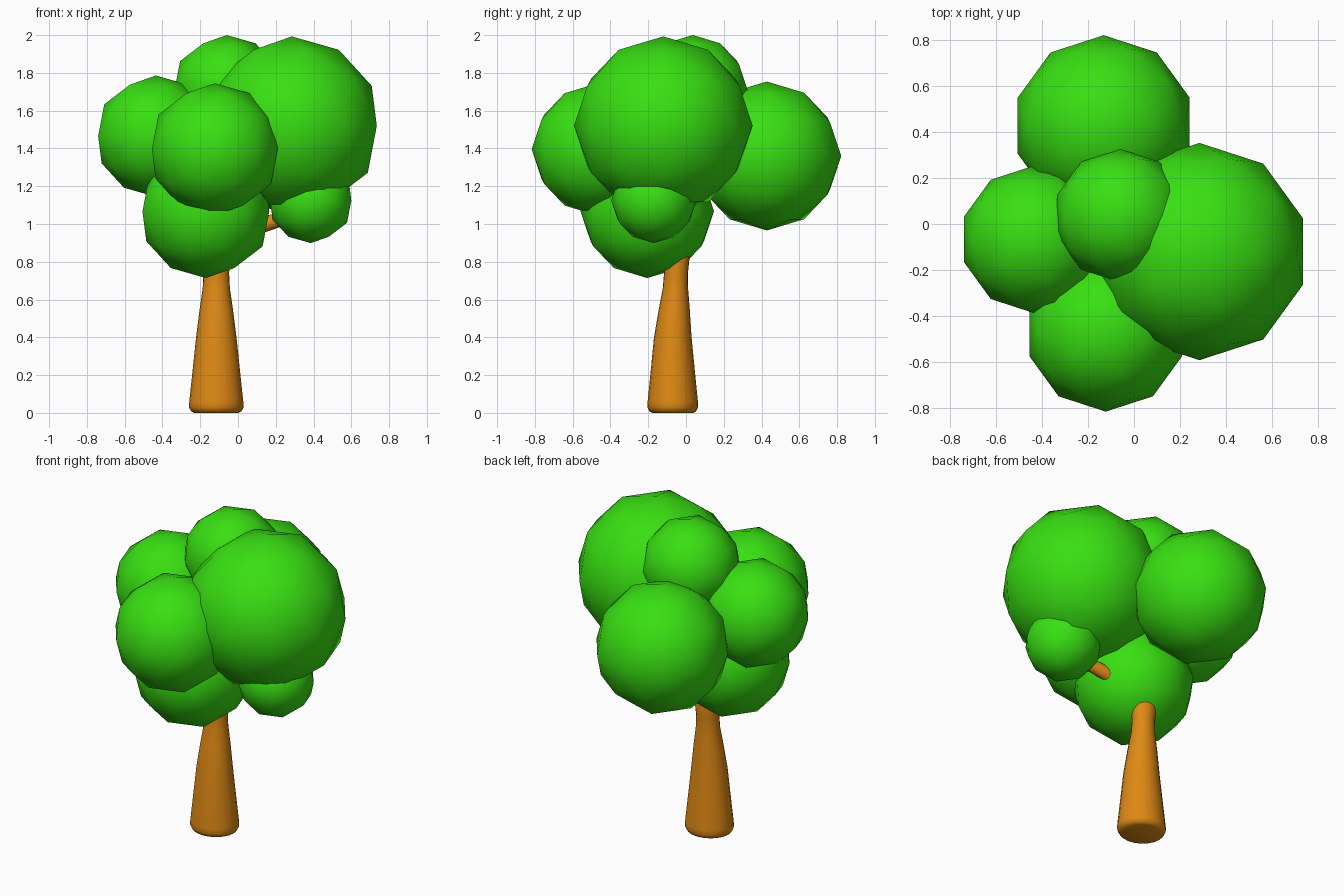
import bpy, bmesh, math
from mathutils import Vector

if "Cube" in bpy.data.objects:
    bpy.data.objects.remove(bpy.data.objects["Cube"])


def material(name, rgb):
    m = bpy.data.materials.new(name)
    m.diffuse_color = (*rgb, 1)
    m.use_nodes = True
    m.node_tree.nodes["Principled BSDF"].inputs["Base Color"].default_value = m.diffuse_color
    return m


LEAF = material("leaf_green", (0.04, 0.74, 0.006))
BARK = material("bark_orange", (0.74, 0.25, 0.007))


def leaf_ball(name, center, radius):
    bpy.ops.mesh.primitive_ico_sphere_add(subdivisions=2, radius=radius, location=center)
    ob = bpy.context.object
    ob.name = name
    bpy.ops.object.shade_smooth()
    ob.data.materials.append(LEAF)


def limb(name, rings, sides=20, level=False, squash=1.0):
    """Tube through (x, y, z, radius) rings; level keeps rings horizontal."""
    bm = bmesh.new()
    pts = [Vector(r[:3]) for r in rings]
    loops = []
    for i, r in enumerate(rings):
        d = pts[min(i + 1, len(pts) - 1)] - pts[max(i - 1, 0)]
        q = Vector((0, 0, 1)).rotation_difference(Vector((0, 0, 1)) if level else d)
        loop = []
        for k in range(sides):
            a = 2 * math.pi * k / sides
            off = Vector((math.cos(a) * r[3], math.sin(a) * r[3] * squash, 0))
            loop.append(bm.verts.new(pts[i] + q @ off))
        loops.append(loop)
    for a, b in zip(loops, loops[1:]):
        for k in range(sides):
            n = (k + 1) % sides
            bm.faces.new((a[k], a[n], b[n], b[k]))
    bm.faces.new(loops[0][::-1])
    bm.faces.new(loops[-1])
    me = bpy.data.meshes.new(name)
    bm.to_mesh(me)
    bm.free()
    ob = bpy.data.objects.new(name, me)
    bpy.context.collection.objects.link(ob)
    me.materials.append(BARK)
    bpy.ops.object.select_all(action='DESELECT')
    ob.select_set(True)
    bpy.context.view_layer.objects.active = ob
    bpy.ops.object.shade_smooth_by_angle(angle=math.radians(50))


# Foliage
leaf_ball("foliage_right", (0.285, -0.12, 1.52), 0.473)
leaf_ball("foliage_back", (-0.132, 0.428, 1.36), 0.394)
leaf_ball("foliage_front", (-0.123, -0.467, 1.395), 0.35)
leaf_ball("foliage_left", (-0.435, -0.067, 1.465), 0.321)
leaf_ball("foliage_top", (-0.06, 0.036, 1.71), 0.29)
leaf_ball("foliage_low", (-0.17, -0.205, 1.067), 0.353)
leaf_ball("foliage_small", (0.385, -0.17, 1.125), 0.226)

# Flared trunk
limb("trunk", [(-0.115, -0.07, 0.0, 0.115), (-0.115, -0.07, 0.008, 0.133),
               (-0.115, -0.07, 0.03, 0.145), (-0.115, -0.07, 0.06, 0.143),
               (-0.115, -0.07, 0.2, 0.128), (-0.115, -0.07, 0.4, 0.107),
               (-0.115, -0.062, 0.55, 0.088), (-0.115, -0.056, 0.66, 0.072),
               (-0.115, -0.053, 0.74, 0.068), (-0.115, -0.05, 0.82, 0.074),
               (-0.12, -0.06, 0.92, 0.06)], level=True, squash=0.93)

# Side branch carrying the small ball, and a hidden leader into the crown
limb("side_branch", [(-0.11, -0.06, 0.88, 0.05), (0.1, -0.1, 0.985, 0.042),
                     (0.38, -0.165, 1.075, 0.035)], sides=12)
limb("inner_branch", [(-0.12, -0.08, 0.88, 0.05), (-0.12, -0.12, 1.1, 0.045),
                      (-0.1, -0.1, 1.5, 0.03)], sides=12)
